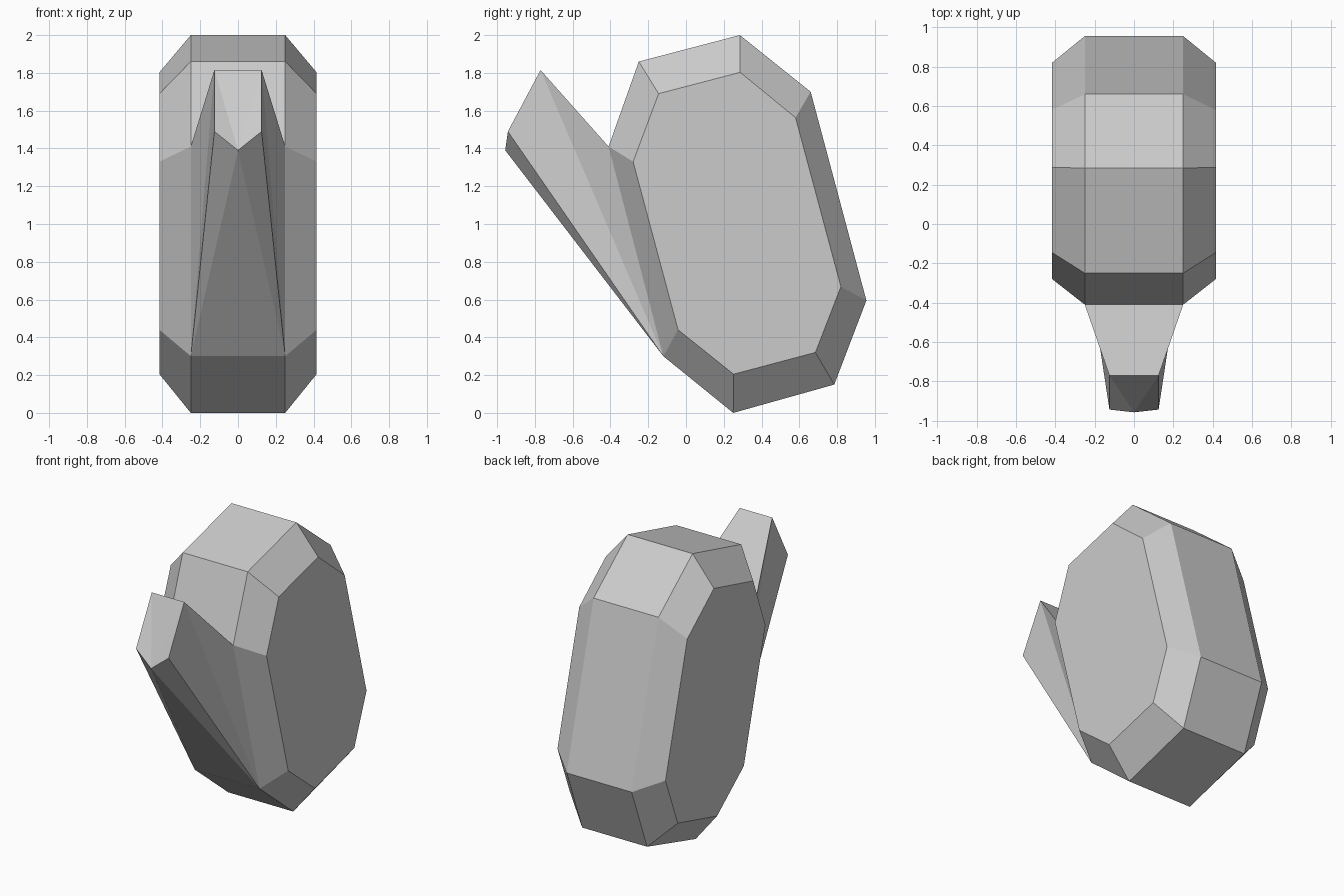
import bpy, bmesh

if "Cube" in bpy.data.objects:
    bpy.data.objects.remove(bpy.data.objects["Cube"])

# Side profiles as (y, z): full outline and the smaller side panel
OUTER = [(-0.41, 1.41), (-0.12, 0.30), (0.25, 0.0), (0.785, 0.15),
         (0.955, 0.595), (0.66, 1.70), (0.285, 2.0), (-0.25, 1.86)]
INNER = [(-0.28, 1.33), (-0.042, 0.44), (0.252, 0.205), (0.685, 0.32),
         (0.82, 0.668), (0.58, 1.563), (0.287, 1.803), (-0.145, 1.69)]
HALF, WIDE = 0.25, 0.416


def ring(bm, points):
    return [bm.verts.new(p) for p in points]


def bridge(bm, a, b, skip=()):
    n = len(a)
    for i in range(n):
        if i not in skip:
            j = (i + 1) % n
            bm.faces.new((a[i], a[j], b[j], b[i]))


def finish(bm, name):
    bmesh.ops.recalc_face_normals(bm, faces=bm.faces[:])
    mesh = bpy.data.meshes.new(name)
    bm.to_mesh(mesh)
    bm.free()
    obj = bpy.data.objects.new(name, mesh)
    bpy.context.collection.objects.link(obj)
    return obj


# Tilted body with chamfered sides; front strip left open for the spout
bm = bmesh.new()
layers = [(-WIDE, INNER), (-HALF, OUTER), (HALF, OUTER), (WIDE, INNER)]
rings = [ring(bm, [(x, y, z) for y, z in prof]) for x, prof in layers]
bridge(bm, rings[0], rings[1])
bridge(bm, rings[1], rings[2], skip=(0,))
bridge(bm, rings[2], rings[3])
bm.faces.new(rings[0])
bm.faces.new(rings[3])
finish(bm, "body")

# Tapered front spout, its faces built for both sides around a centre keel
bm = bmesh.new()
keel, foot = ring(bm, [(0, -0.957, 1.39), (0, -0.12, 0.30)])
tops = []
for s in (-1, 1):
    root, base, tip, lip = ring(bm, [
        (s * HALF, -0.41, 1.41), (s * HALF, -0.12, 0.30),
        (s * 0.125, -0.77, 1.815), (s * 0.125, -0.943, 1.49)])
    for tri in ((root, base, tip), (tip, base, lip),
                (lip, base, keel), (keel, base, foot), (tip, lip, keel)):
        bm.faces.new(tri)
    tops.append((root, tip))
(rl, tl), (rr, tr) = tops
bm.faces.new((rl, tl, tr, rr))
bm.faces.new((tl, keel, tr))
finish(bm, "spout")
